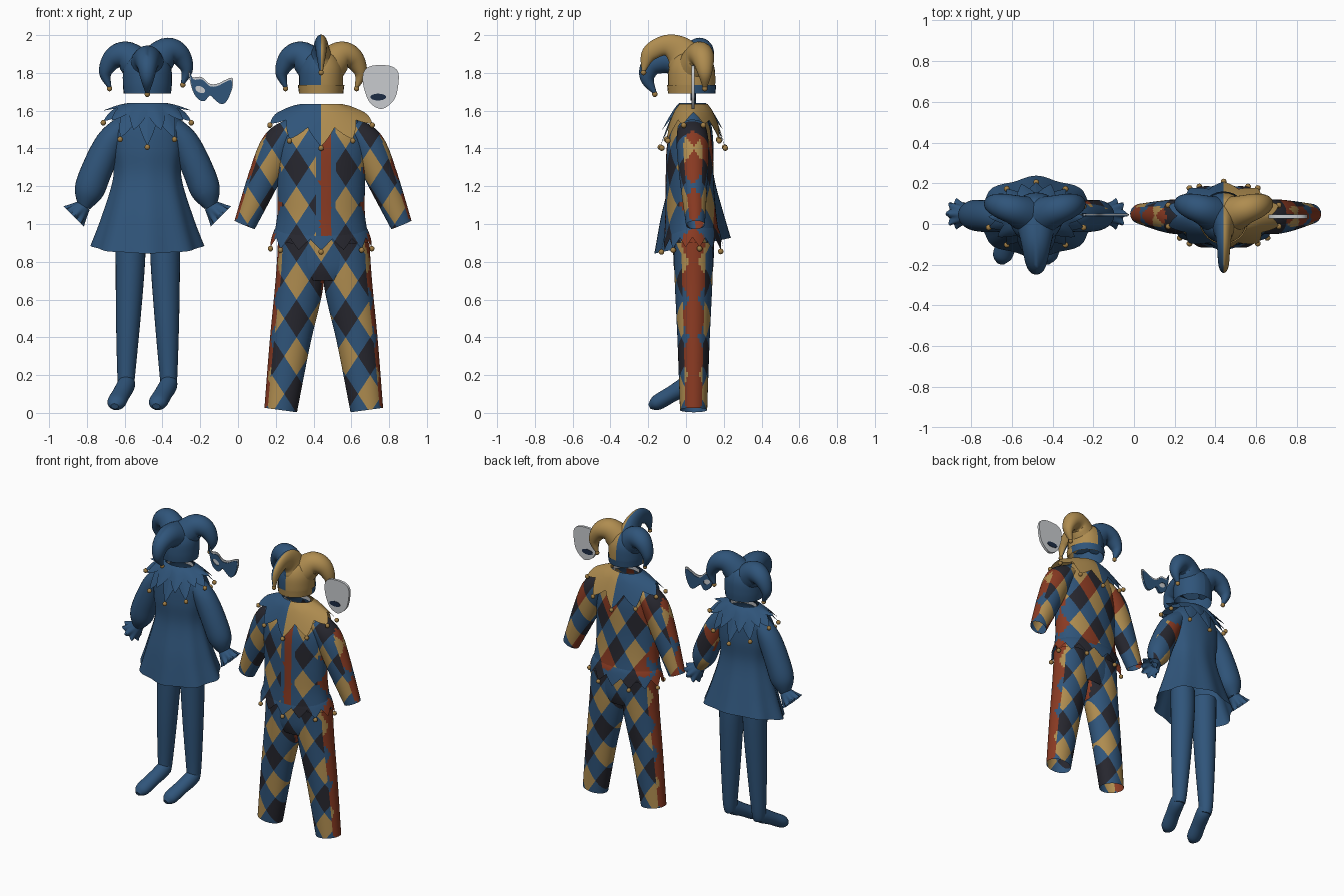
import bpy, bmesh
from math import sin, cos, pi, floor, radians
from mathutils import Vector

if "Cube" in bpy.data.objects:
    bpy.data.objects.remove(bpy.data.objects["Cube"])

COLOURS = {"blue": (.029, .09, .195), "yellow": (.43, .265, .08), "red": (.25, .042, .016),
           "charcoal": (.02, .02, .028), "gold": (.36, .21, .06), "pale_grey": (.58, .6, .62),
           "navy": (.012, .025, .06)}
MATS = {}
for key, rgb in COLOURS.items():
    m = bpy.data.materials.new(key)
    m.use_nodes = True
    m.diffuse_color = (*rgb, 1)
    m.node_tree.nodes["Principled BSDF"].inputs["Base Color"].default_value = (*rgb, 1)
    MATS[key] = m
parts = []
DX, JX = -.48, .44      # centre lines of the dress costume and the patchwork costume
W, H = .13, .2          # diamond width and height


def finish(bm, name, paint):
    """Turn a bmesh into an object, colouring each face by a name or a rule."""
    bmesh.ops.recalc_face_normals(bm, faces=bm.faces)
    bm.normal_update()
    used = []
    for f in bm.faces:
        c = paint if isinstance(paint, str) else paint(f.calc_center_median(), f.normal)
        if c not in used:
            used.append(c)
        f.material_index = used.index(c)
    mesh = bpy.data.meshes.new(name)
    bm.to_mesh(mesh)
    bm.free()
    for c in used:
        mesh.materials.append(MATS[c])
    ob = bpy.data.objects.new(name, mesh)
    bpy.context.collection.objects.link(ob)
    parts.append(ob)


def cut(bm, co, no):
    geom = bm.verts[:] + bm.edges[:] + bm.faces[:]
    bmesh.ops.bisect_plane(bm, geom=geom, plane_co=co, plane_no=no)


def diamonds(bm):
    """Cut the mesh along a diamond lattice so that patches get crisp edges."""
    for s in (1, -1):
        for k in range(-18, 19):
            cut(bm, (JX + k * W, 0, 0), (1 / W, 0, s / H))


def harlequin(c, n):
    x = (c.x - JX) / W
    i, j = floor(x + c.z / H), floor(x - c.z / H)
    if n.x * (c.x - JX) > 0 and abs(n.x) > .72:      # red diamonds down the outer sides
        d = abs(c.y - .04) / .06 + abs((c.z / H) % 1 - .5) * (1.6 if c.z < .95 else 2.6)
        return "red" if d < 1.2 else ("blue", "yellow", "blue")[floor(c.z / H + .5) % 3]
    if (i + j) % 2 == 0:
        back_patch = c.y > .05 and c.z > .95 and (i - j) % 4 == 2 and (i + j) % 4 == 0
        return "red" if back_patch else "blue"
    return "yellow" if ((i - j) // 2 + (i + j) // 2) % 2 else "charcoal"


def jacket_paint(c, n):
    dx = abs(c.x - JX - .025)
    if c.y < 0 and dx < .03:
        return "red"
    return "blue" if c.y < 0 and dx < .055 else harlequin(c, n)


def hem_paint(c, n):
    colour = harlequin(c, n)
    return "blue" if colour == "yellow" else colour


def dress_sleeve_paint(c, n):
    return harlequin(c, n) if c.y > .07 and c.z < 1.42 else "blue"


def halves(c, n):
    return "blue" if c.x < JX else "yellow"


def smooth(pts, steps, closed=False):
    """Catmull-Rom curve through tuples of any length."""
    n, out = len(pts), []
    get = (lambda i: pts[i % n]) if closed else (lambda i: pts[min(max(i, 0), n - 1)])
    for i in range(n if closed else n - 1):
        for s in range(steps):
            t = s / steps
            out.append([b + .5 * t * (c - a + t * (2 * a - 5 * b + 4 * c - d + t * (3 * (b - c) + d - a)))
                        for a, b, c, d in zip(get(i - 1), get(i), get(i + 1), get(i + 2))])
    return out if closed else out + [list(pts[-1])]


def tube(name, pts, paint, ref=(0, 1, 0), n=28, steps=6, caps=False, wave=0, waves=8,
         patch=False, tilt=0, split=None):
    """Loft ellipses (x, y, z, ra, rb) along a path; rb lies along ref."""
    path, bm, rings = smooth(pts, steps), bmesh.new(), []
    for i, p in enumerate(path):
        a, b = path[max(i - 1, 0)], path[min(i + 1, len(path) - 1)]
        t = (Vector(b[:3]) - Vector(a[:3])).normalized()
        v = Vector(ref)
        v = (v - t * t.dot(v)).normalized()
        u, ring, end = v.cross(t), [], (i / (len(path) - 1)) ** 2
        for k in range(n):
            ang = 2 * pi * k / n
            r = 1 + wave * end * cos(waves * ang)
            co = Vector(p[:3]) + u * p[3] * r * cos(ang) + v * p[4] * r * sin(ang)
            co.z += tilt * (co.y - p[1]) * end
            ring.append(bm.verts.new(co))
        rings.append(ring)
    for r0, r1 in zip(rings, rings[1:]):
        for k in range(n):
            bm.faces.new((r0[k], r0[k - 1], r1[k - 1], r1[k]))
    if caps:
        bm.faces.new(rings[0])
        bm.faces.new(rings[-1])
    if patch:
        diamonds(bm)
    if split is not None:
        cut(bm, (split, 0, 0), (1, 0, 0))
    finish(bm, name, paint)


def skirt(name, cx, cy, r0, r1, z0, drops, points, depth, paint, turn=0, patch=False, every=1, ridge=0):
    """Flared ring with a pointed edge; returns the tips."""
    n, rows, bm, rings, tips = points * 8, 6, bmesh.new(), [], []
    for i in range(rows + 1):
        ring = []
        for k in range(n):
            a = 2 * pi * k / n - pi / 2 + turn
            tip = abs((k % 8) - 4) / 4
            t = i / rows * (1 - depth * (1 - tip))
            rx, ry = (p + (q - p) * t ** .7 + ridge * t * tip for p, q in zip(r0, r1))
            drop = drops[0] + (drops[1] - drops[0]) * abs(sin(a)) ** 1.4
            ring.append(bm.verts.new((cx + rx * cos(a), cy + ry * sin(a), z0 - drop * t)))
            if i == rows and k % (8 * every) == 0:
                tips.append(ring[-1].co.copy())
        rings.append(ring)
    for q0, q1 in zip(rings, rings[1:]):
        for k in range(n):
            bm.faces.new((q0[k - 1], q0[k], q1[k], q1[k - 1]))
    if patch:
        diamonds(bm)
    cut(bm, (cx, 0, 0), (1, 0, 0))
    finish(bm, name, paint)
    return tips


def bells(name, spots):
    bm = bmesh.new()
    for p in spots:
        r = bmesh.ops.create_uvsphere(bm, u_segments=10, v_segments=7, radius=.015)
        bmesh.ops.translate(bm, verts=r["verts"], vec=Vector(p) - Vector((0, 0, .008)))
    finish(bm, name, "gold")


def plate(name, outlines, y, half, paint):
    """Flat upright plate; outlines after the first are holes."""
    cu = bpy.data.curves.new(name, "CURVE")
    cu.dimensions, cu.fill_mode, cu.extrude = "2D", "BOTH", half
    for o in outlines:
        pts = smooth(o, 4, True)
        sp = cu.splines.new("POLY")
        sp.points.add(len(pts) - 1)
        sp.use_cyclic_u = True
        for q, (x, z) in zip(sp.points, pts):
            q.co = (x, z, 0, 1)
    ob = bpy.data.objects.new(name + "_curve", cu)
    bpy.context.collection.objects.link(ob)
    me = bpy.data.meshes.new_from_object(ob.evaluated_get(bpy.context.evaluated_depsgraph_get()))
    bm = bmesh.new()
    bm.from_mesh(me)
    bpy.data.objects.remove(ob)
    bpy.data.meshes.remove(me)
    for v in bm.verts:
        v.co = (v.co.x, y - v.co.z, v.co.y)
    bmesh.ops.remove_doubles(bm, verts=bm.verts, dist=1e-5)
    finish(bm, name, paint)


def oval(x, z, a, b, slope=0):
    return [(x + a * cos(k * pi / 4), z + b * sin(k * pi / 4) + slope * a * cos(k * pi / 4)) for k in range(8)]


def column(cx, rows):
    return [(cx, cy, z, rx, ry) for z, cy, rx, ry in rows]


# Dress with fluted hem
tube("dress", column(DX, [(1.625, .04, .1, .065), (1.585, .035, .15, .085), (1.52, .03, .19, .105),
     (1.4, .03, .188, .115), (1.25, .03, .177, .115), (1.05, .03, .232, .16), (.885, .035, .29, .195)]),
     "blue", n=56, tilt=.17, wave=.04, waves=8)

for s, side in ((1, "left"), (-1, "right")):
    # Dress sleeves and ruffled cuffs
    tube("dress_sleeve_" + side, [(DX + s * x, y, z, a, b) for x, y, z, a, b in
         [(.13, .03, 1.52, .055, .065), (.2, .035, 1.43, .075, .075), (.27, .04, 1.28, .082, .078),
          (.31, .045, 1.17, .077, .07), (.335, .05, 1.09, .034, .035)]],
         dress_sleeve_paint if s > 0 else "blue", patch=s > 0)
    tube("dress_cuff_" + side, [(DX + s * x, .05, z, r, r) for x, z, r in
         [(.33, 1.1, .035), (.36, 1.07, .052), (.39, 1.04, .066)]], "blue", n=48, wave=.18)
    # Patchwork jacket sleeves and trouser legs
    tube("jacket_sleeve_" + side, [(JX + s * x + .01, y, z, a, b) for x, y, z, a, b in
         [(.15, .03, 1.51, .06, .075), (.235, .035, 1.42, .09, .085), (.31, .04, 1.25, .085, .075),
          (.415, .05, .995, .058, .05)]], harlequin, n=48, steps=12, patch=True)
    tube("trouser_leg_" + side, [(JX + s * x + .014, .04, z, a, b) for x, z, a, b in
         [(.122, .9, .12, .105), (.127, .7, .128, .1), (.178, .38, .108, .085), (.228, .015, .087, .072)]],
         harlequin, n=48, steps=16, patch=True)

# Tights with pointed feet
for side, hip, ankle, toe in (("right", -.57, -.592, -.645), ("left", -.385, -.368, -.425)):
    tube("tights_leg_" + side, [(hip, .04, .98, .08, .08), (hip, .04, .8, .078, .08),
         ((hip + ankle) / 2, .035, .5, .065, .068), (ankle, .03, .2, .047, .05), (ankle, .02, .13, .04, .045)],
         "blue", caps=True)
    mid = ankle + (toe - ankle) * .5
    tube("foot_" + side, [(ankle, .04, .19, .03, .035), (ankle, .01, .15, .05, .047),
         (mid, -.075, .1, .043, .048), (toe, -.155, .053, .04, .048), (toe - .008, -.192, .035, .015, .02)],
         "blue", ref=(1, 0, 0), caps=True)

# Dress collar in two layers of petals
dress_bells = skirt("dress_collar", DX, .035, (.11, .072), (.23, .155), 1.635, (.06, .22), 10, .62,
                    "blue", ridge=.015)
skirt("dress_collar_upper", DX, .035, (.105, .07), (.215, .15), 1.64, (.04, .15), 10, .6,
      "blue", turn=pi / 10, ridge=.02)

# Patchwork jacket, hem, collar and trouser seat
tube("jacket", column(JX, [(.94, .03, .25, .145), (1.05, .025, .232, .135), (1.2, .02, .232, .128),
     (1.4, .02, .238, .122), (1.5, .03, .225, .102), (1.57, .035, .17, .08), (1.61, .04, .1, .062)]),
     jacket_paint, n=56, patch=True)
hem_tips = skirt("jacket_hem", JX, .035, (.24, .135), (.275, .165), .98, (.1, .12), 14, .5,
                 hem_paint, patch=True, every=2)
collar_tips = skirt("jacket_collar", JX, .04, (.11, .075), (.285, .168), 1.635, (.075, .225), 10, .42, halves)
tube("trouser_seat", column(JX + .01, [(.7, .04, .15, .09), (.78, .04, .235, .105), (.96, .04, .235, .11)]),
     harlequin, n=40, patch=True)

# Pale neck linings
for cx, label in ((DX, "dress"), (JX, "jacket")):
    tube(label + "_neck_lining", column(cx, [(1.6, .04, .098, .063), (1.63, .04, .095, .06)]),
         "pale_grey", steps=2)

# Horned caps
CROWN = [(1.69, .03, .125, .12), (1.75, .03, .13, .125), (1.83, .03, .125, .12),
         (1.89, .03, .09, .09), (1.92, .03, .03, .03)]
SIDE_HORN = [(.03, .04, 1.82, .095, .095), (.11, .07, 1.89, .077, .073), (.18, .09, 1.875, .058, .06),
             (.222, .1, 1.80, .034, .038), (.2, .1, 1.725, .01, .012)]
DROOP = [(.02, 1.83, .1, .1), (-.09, 1.87, .075, .075), (-.18, 1.84, .058, .055),
         (-.205, 1.77, .038, .036), (-.165, 1.695, .01, .01)]
CREST = [(.02, 1.82, .11, .085), (-.03, 1.91, .085, .047), (-.11, 1.945, .055, .033),
         (-.195, 1.9, .042, .026), (-.225, 1.81, .01, .01)]
for label, cx, front, paint, girth in (("plain", DX, DROOP, "blue", 1), ("split", JX, CREST, halves, .9)):
    tube(label + "_cap_crown", column(cx, [(z, y, a * girth, b) for z, y, a, b in CROWN]), paint, split=cx)
    tips = []
    for s, side in ((1, "left"), (-1, "right")):
        lift = .02 if s > 0 and cx == DX else 0
        spread = 1 if s < 0 and cx == DX else .94
        horn = [(cx + s * x * spread, y, z + lift, a, b) for x, y, z, a, b in SIDE_HORN]
        tube(f"{label}_cap_horn_{side}", horn, paint, caps=True, split=cx)
        tips.append(horn[-1][:3])
    tube(label + "_cap_horn_front", [(cx, *p) for p in front], paint, ref=(1, 0, 0), caps=True, split=cx)
    tips.append((cx, *front[-1][:2]))
    bells(label + "_cap_bells", tips)
tube("split_cap_brim", column(JX, [(1.69, .03, .117, .125), (1.735, .03, .123, .13)]),
     lambda c, n: "yellow" if c.y < .02 else "blue", steps=3)
bells("dress_bells", dress_bells)
bells("jacket_bells", hem_tips + collar_tips)

# Eye mask with a pale rim
EYE_MASK = [(-.255, 1.8), (-.235, 1.765), (-.19, 1.765), (-.15, 1.73), (-.11, 1.73), (-.07, 1.75),
            (-.035, 1.76), (-.035, 1.71), (-.06, 1.65), (-.09, 1.635), (-.125, 1.66), (-.15, 1.68),
            (-.178, 1.65), (-.215, 1.665), (-.24, 1.71)]
plate("eye_mask", [EYE_MASK, oval(-.2, 1.712, .026, .018, -.3)], .045, .008, "blue")
plate("eye_mask_rim", [[(x * 1.06 + .008, z + .013) for x, z in EYE_MASK]], .045, .004, "pale_grey")

# Full face mask with painted mouth
FACE = [(.668, 1.81), (.71, 1.838), (.8, 1.838), (.845, 1.81), (.85, 1.75), (.833, 1.67), (.79, 1.622),
        (.75, 1.61), (.70, 1.64), (.672, 1.70), (.66, 1.76)]
plate("face_mask", [FACE], .037, .009, "pale_grey")
for y, side in ((.027, "front"), (.047, "back")):
    plate("mouth_" + side, [oval(.742, 1.672, .042, .018)], y, .002, "navy")

# Smooth shading with sharp creases
for ob in parts:
    ob.select_set(True)
bpy.context.view_layer.objects.active = parts[0]
bpy.ops.object.shade_smooth_by_angle(angle=radians(40))
